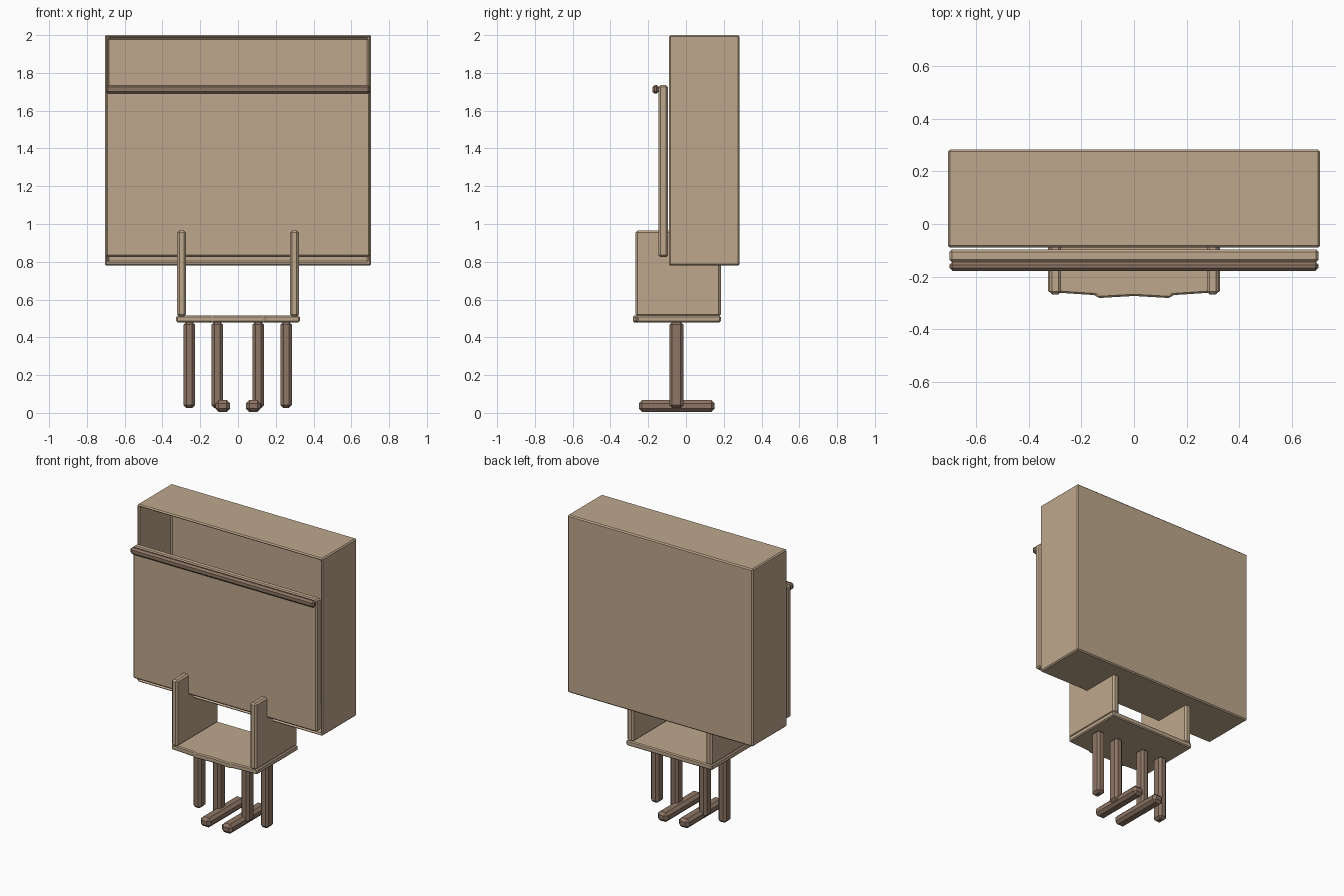
import bpy, bmesh

if "Cube" in bpy.data.objects:
    bpy.data.objects.remove(bpy.data.objects["Cube"])


def material(name, rgb):
    m = bpy.data.materials.new(name)
    m.diffuse_color = (*rgb, 1)
    m.use_nodes = True
    m.node_tree.nodes["Principled BSDF"].inputs["Base Color"].default_value = m.diffuse_color
    return m


TAN = material("tan", (0.515, 0.386, 0.262))
BROWN = material("brown", (0.27, 0.18, 0.13))


def finish(name, bm, mat, bevel):
    bmesh.ops.recalc_face_normals(bm, faces=bm.faces)
    mesh = bpy.data.meshes.new(name)
    bm.to_mesh(mesh)
    bm.free()
    mesh.materials.append(mat)
    ob = bpy.data.objects.new(name, mesh)
    bpy.context.collection.objects.link(ob)
    mod = ob.modifiers.new("bevel", 'BEVEL')
    mod.width = bevel
    mod.segments = 1
    mod.limit_method = 'ANGLE'
    mod.angle_limit = 0.6
    return ob


def cuboid(bm, x, y, z):
    verts = bmesh.ops.create_cube(bm, size=1)["verts"]
    for v in verts:
        for i, (lo, hi) in enumerate((x, y, z)):
            v.co[i] = lo if v.co[i] < 0 else hi


def box(name, x, y, z, mat, bevel):
    bm = bmesh.new()
    cuboid(bm, x, y, z)
    return finish(name, bm, mat, bevel)


# Hollow cabinet, open towards the front
bm = bmesh.new()
cuboid(bm, (-0.705, 0.705), (-0.09, 0.283), (0.78, 2.0))
front = min(bm.faces, key=lambda f: f.calc_center_median().y)
rim = bmesh.ops.inset_region(bm, faces=[front], thickness=0.022)
pushed = bmesh.ops.extrude_discrete_faces(bm, faces=[front])["faces"][0]
for v in pushed.verts:
    v.co.y = 0.26
finish("cabinet", bm, TAN, 0.008)

# Front panel with a rail along its top edge
box("front_panel", (-0.70, 0.70), (-0.145, -0.096), (0.825, 1.735), TAN, 0.01)
box("panel_rail", (-0.70, 0.70), (-0.178, -0.143), (1.69, 1.736), BROWN, 0.012)

# Side plates joining the cabinet to the tray
for side, s in (("left", -1), ("right", 1)):
    box(side + "_side_plate", sorted((s * 0.276, s * 0.322)), (-0.267, 0.184),
        (0.51, 0.966), TAN, 0.011)

# Tray with a slightly bowed, stepped front edge
half = [(0.327, 0.184), (0.327, -0.258), (0.145, -0.27), (0.138, -0.281), (0, -0.273)]
outline = half + [(-x, y) for x, y in reversed(half[:-1])]
bm = bmesh.new()
base = bm.faces.new([bm.verts.new((x, y, 0.479)) for x, y in outline])
top = bmesh.ops.extrude_face_region(bm, geom=[base])["geom"]
for v in top:
    if isinstance(v, bmesh.types.BMVert):
        v.co.z = 0.515
finish("tray", bm, TAN, 0.008)

# Four legs in a row, and two long feet
for i, x in enumerate((-0.258, -0.11, 0.107, 0.255)):
    box(f"leg_{i + 1}", (x - 0.03, x + 0.03), (-0.088, -0.013), (0.026, 0.482),
        BROWN, 0.015)
for side, s in (("left", -1), ("right", 1)):
    box(side + "_foot", sorted((s * 0.042, s * 0.12)), (-0.25, 0.152),
        (0.004, 0.068), BROWN, 0.018)
